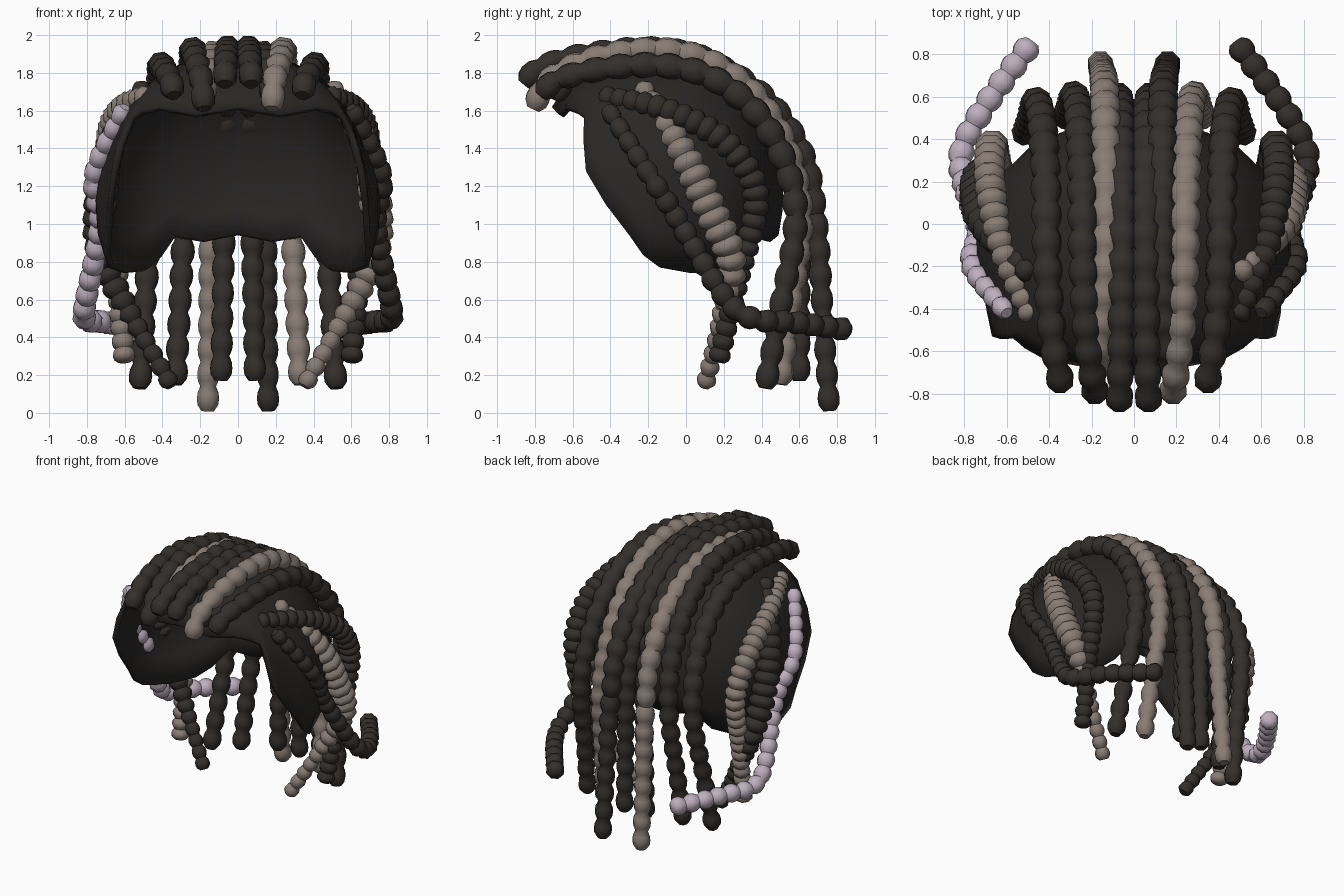
import bpy, bmesh, math
from mathutils import Vector

if "Cube" in bpy.data.objects:
    bpy.data.objects.remove(bpy.data.objects["Cube"])


def material(name, rgb):
    m = bpy.data.materials.new(name)
    m.diffuse_color = (*rgb, 1)
    m.use_nodes = True
    m.node_tree.nodes["Principled BSDF"].inputs["Base Color"].default_value = m.diffuse_color
    return m


DARK = material("dark_hair", (0.033, 0.028, 0.025))
LIGHT = material("light_hair", (0.25, 0.205, 0.175))
LILAC = material("lilac_hair", (0.52, 0.43, 0.52))
SCALP = material("scalp_dark", (0.022, 0.020, 0.019))


def catmull(pts, steps=16):
    p = [Vector(q) for q in pts]
    p = [2 * p[0] - p[1]] + p + [2 * p[-1] - p[-2]]
    out = []
    for i in range(1, len(p) - 2):
        a, b, c, d = p[i - 1:i + 3]
        for s in range(steps):
            t = s / steps
            out.append(0.5 * (2 * b + (c - a) * t + (2 * a - 5 * b + 4 * c - d) * t * t
                              + (3 * b - a - 3 * c + d) * t ** 3))
    return out + [p[-2]]


def resample(line, n):
    dist = [0]
    for a, b in zip(line, line[1:]):
        dist.append(dist[-1] + (b - a).length)
    out, j = [], 0
    for i in range(n + 1):
        d = dist[-1] * i / n
        while j < len(line) - 2 and dist[j + 1] < d:
            j += 1
        out.append(line[j].lerp(line[j + 1], (d - dist[j]) / (dist[j + 1] - dist[j])))
    return out


def finish(bm, name, mat, angle):
    bmesh.ops.recalc_face_normals(bm, faces=bm.faces)
    me = bpy.data.meshes.new(name)
    bm.to_mesh(me)
    bm.free()
    ob = bpy.data.objects.new(name, me)
    bpy.context.collection.objects.link(ob)
    me.materials.append(mat)
    bpy.ops.object.select_all(action='DESELECT')
    ob.select_set(True)
    bpy.context.view_layer.objects.active = ob
    bpy.ops.object.shade_smooth_by_angle(angle=math.radians(angle))
    return ob


def lock(name, pts, radii, bead, mat, side, sides=8):
    """Beaded tube along a smooth path; radii are start, middle, end."""
    line = catmull([(p[0] * side, p[1], p[2]) for p in pts])
    length = sum((b - a).length for a, b in zip(line, line[1:]))
    n = round(length / bead) * 4
    path = resample(line, n)
    bm = bmesh.new()
    rings = []
    u = Vector((side, 0.1, 0.05))
    for i, p in enumerate(path):
        tan = (path[min(i + 1, n)] - path[max(i - 1, 0)]).normalized()
        u = (u - tan * u.dot(tan)).normalized()
        v = tan.cross(u)
        t = i / n
        start, mid, end = radii
        r = start + (mid - start) * min(1, t * 3) + (end - mid) * max(0, min(1, t * 3 - 1.5))
        r *= (0.74, 0.98, 1.05, 0.98)[i % 4] * (0.8 if i in (0, n) else 1)
        rings.append([bm.verts.new(p + r * (u * math.cos(a) + v * math.sin(a)))
                      for a in (2 * math.pi * (k + 0.5) / sides for k in range(sides))])
    for a, b in zip(rings, rings[1:]):
        for k in range(sides):
            m = (k + 1) % sides
            bm.faces.new((a[k], a[m], b[m], b[k]))
    bm.faces.new(rings[0])
    bm.faces.new(rings[-1])
    finish(bm, name, mat, 48)


def pair(name, pts, radii, bead, right, left):
    lock(name + "_right", pts, radii, bead, right, 1)
    lock(name + "_left", pts, radii, bead, left, -1)


def top_path(front, top_x, top_z, back_y, tip):
    """Two quarter ellipses over the head, then a hanging tail."""
    f, tip = Vector(front), Vector(tip)
    apex_y, pts = -0.15, []
    for k in range(3):
        c, s = math.cos(k * math.pi / 6), math.sin(k * math.pi / 6)
        pts.append((top_x + (f.x - top_x) * c * c, apex_y + (f.y - apex_y) * c, f.z + (top_z - f.z) * s))
    for k in range(5):
        c, s = math.cos(k * math.pi / 8), math.sin(k * math.pi / 8)
        pts.append((top_x + (tip.x - top_x) * 0.5 * (k / 4) ** 2,
                    apex_y + (back_y - apex_y) * s, 1 + (top_z - 1) * c))
    pts.append(Vector(pts[-1]).lerp(tip, 0.55))
    return pts + [tip]


# Scalp cap: meridians from the crown down to a shaped rim
RIM = [(0, -.71, 1.6), (.42, -.64, 1.6), (.57, -.54, 1.57), (.67, -.53, 1.28), (.70, -.3, .94),
       (.69, -.14, .77), (.5, .2, .75), (.34, .39, .91), (0, .49, .92)]
half = catmull(RIM, 2)
for i, q in enumerate(half):
    if q.y > 0.3 or q.y < -0.6:        # scalloped edge at front and back
        q.z += 0.02 * (-1) ** i
rim = half + [Vector((-q.x, q.y, q.z)) for q in half[-2:0:-1]]
CENTRE = Vector((0, -.05, 1.2))
ROWS = 9


def shell_radius(d):
    """Ellipsoid that gets boxier towards the brow."""
    ry = .72 if d.y < 0 else .55
    p = 2 + 0.9 * max(0, -d.y)
    return (abs(d.x / .71) ** p + abs(d.y / ry) ** p + abs(d.z / .71) ** p) ** (-1 / p)


bm = bmesh.new()
crown = bm.verts.new(CENTRE + Vector((0, 0, .71)))
cols = []
for q in rim:
    off = q - CENTRE
    end = off.normalized()
    extra = off.length - shell_radius(end)
    col = []
    for j in range(1, ROWS + 1):
        t = j / ROWS
        d = Vector((0, 0, 1)).slerp(end, t)
        col.append(bm.verts.new(CENTRE + d * (shell_radius(d) + extra * t ** 2.5)))
    cols.append(col)
for a, b in zip(cols, cols[1:] + cols[:1]):
    bm.faces.new((crown, a[0], b[0]))
    for j in range(ROWS - 1):
        bm.faces.new((a[j], a[j + 1], b[j + 1], b[j]))
cap = finish(bm, "scalp_cap", SCALP, 22)
if cap.data.polygons[0].normal.z < 0:
    cap.data.flip_normals()
mod = cap.modifiers.new("thickness", 'SOLIDIFY')
mod.thickness = 0.035
mod.offset = -1

# Locks running from the brow over the head and down the back
TOP = (.064, .072, .060)
pair("centre_lock", top_path((.07, -.86, 1.74), .055, 1.925, .6, (.09, .6, .17)), TOP, .13, DARK, DARK)
pair("long_back_lock", top_path((.18, -.70, 1.66), .13, 1.90, .69, (.16, .76, .01)), TOP, .13, DARK, LIGHT)
pair("crown_lock", top_path((.18, -.81, 1.61), .24, 1.92, .61, (.33, .5, .15)), TOP, .13, LIGHT, DARK)
pair("temple_lock", top_path((.34, -.77, 1.68), .41, 1.84, .58, (.52, .42, .13)), TOP, .13, DARK, DARK)

# Locks hanging over the sides
pair("upper_side_lock", [(.48, -.45, 1.68), (.62, -.12, 1.61), (.68, .2, 1.44), (.67, .37, 1.15),
                         (.64, .28, .72), (.6, .17, .27)], (.055, .075, .060), .075, DARK, LIGHT)
pair("middle_side_lock", [(.49, -.24, 1.74), (.68, -.03, 1.4), (.73, .13, 1.07), (.71, .24, .8),
                          (.58, .2, .54), (.35, .1, .14)], (.05, .092, .050), .08, LIGHT, DARK)
pair("lower_side_lock", [(.6, -.42, 1.62), (.76, -.2, 1.27), (.73, -.03, 1.0), (.80, .2, .62),
                         (.81, .35, .5), (.7, .56, .48), (.48, .86, .44)], (.048, .060, .062), .095, DARK, LILAC)
